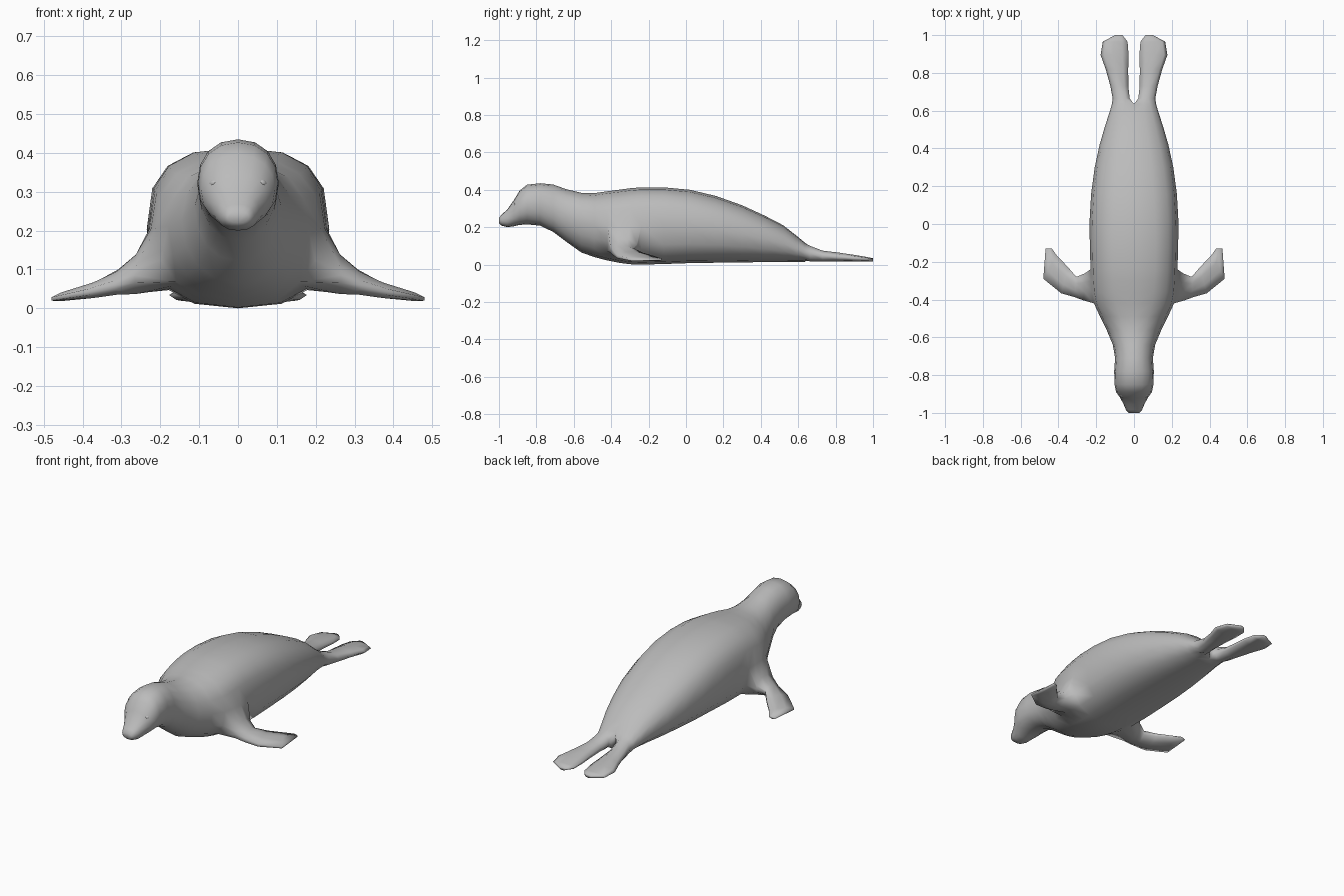
import bpy, bmesh, math
from mathutils import Vector

cube = bpy.data.objects.get("Cube")
if cube:
    bpy.data.objects.remove(cube)


def make_material(name, value):
    mat = bpy.data.materials.new(name)
    mat.use_nodes = True
    color = (value, value, value, 1)
    mat.diffuse_color = color
    mat.node_tree.nodes["Principled BSDF"].inputs["Base Color"].default_value = color
    return mat


grey = make_material("seal grey", 0.5)
SEGMENTS = 8  # columns from spine to belly on one side

# Body stations: y, half width, bottom, top, squareness
BODY = [
    (-1.0, .028, .22, .25, 2.2), (-.985, .042, .208, .268, 2.3), (-.955, .055, .2, .295, 2.3),
    (-.92, .073, .205, .345, 2.2), (-.89, .095, .212, .395, 2.2), (-.85, .103, .215, .427, 2.2),
    (-.78, .105, .208, .435, 2.2), (-.71, .1, .175, .428, 2.1), (-.64, .112, .122, .403, 2.1),
    (-.56, .145, .065, .384, 2.1), (-.49, .18, .04, .382, 2.2), (-.42, .212, .022, .392, 2.4),
    (-.36, .224, .01, .4, 2.5), (-.3, .228, .002, .408, 2.6), (-.24, .23, .0, .413, 2.7),
    (-.12, .234, .003, .413, 2.7), (.02, .235, .008, .4, 2.6), (.16, .227, .01, .367, 2.5),
    (.3, .208, .012, .317, 2.4), (.42, .182, .013, .262, 2.3), (.52, .153, .014, .21, 2.2),
    (.59, .13, .015, .155, 2.2), (.635, .117, .015, .118, 2.2),
]
# Hind flipper stations: y, inner x, outer x, bottom, top
HIND = [
    (.665, .02, .113, .015, .1), (.73, .027, .125, .015, .075), (.82, .027, .15, .015, .064),
    (.895, .024, .177, .015, .053), (.965, .03, .165, .015, .041), (1.0, .06, .1, .017, .034),
]
# Front flipper stations: leading point, trailing point, thickness
FORE = [
    ((.265, -.405, .085), (.262, -.262, .09), .1),
    ((.315, -.387, .06), (.305, -.28, .075), .06),
    ((.385, -.367, .042), (.35, -.228, .055), .04),
    ((.48, -.29, .024), (.41, -.165, .04), .022),
    ((.468, -.13, .025), (.435, -.13, .03), .012),
]
SHOULDER = (11, 14)   # body stations joined to the front flipper
SIDE = (4, 6)         # columns joined to the front flipper

bm = bmesh.new()


def signed_power(value, power):
    return math.copysign(abs(value) ** power, value)


def body_ring(y, width, low, high, square):
    ring = []
    for k in range(SEGMENTS + 1):
        a = math.pi * k / SEGMENTS
        x = 0 if k in (0, SEGMENTS) else width * math.sin(a) ** (2 / square)
        z = (low + high) / 2 + (high - low) / 2 * signed_power(math.cos(a), 2 / square)
        ring.append(bm.verts.new((x, y, z)))
    return ring


def hind_ring(y, inner, outer, low, high):
    ring = []
    for k in range(SEGMENTS + 1):
        a = math.radians(-70 + 320 * k / SEGMENTS)
        x = (inner + outer) / 2 + (outer - inner) / 2 * math.sin(a)
        z = (low + high) / 2 + (high - low) / 2 * math.cos(a)
        ring.append(bm.verts.new((x, y, z)))
    return ring


def bridge(a, b, closed, skip=()):
    n = len(a)
    for k in range(n if closed else n - 1):
        if k not in skip:
            m = (k + 1) % n
            bm.faces.new((a[k], a[m], b[m], b[k]))


# Trunk and head, with an opening at the shoulder
rings = [body_ring(*s) for s in BODY]
for i in range(len(rings) - 1):
    opening = range(*SIDE) if SHOULDER[0] <= i < SHOULDER[1] else ()
    bridge(rings[i], rings[i + 1], False, opening)
bm.faces.new(rings[0])

# Hind flipper continues from the last trunk ring
last = rings[-1]
for station in HIND:
    ring = hind_ring(*station)
    bridge(last, ring, True)
    last = ring
bm.faces.new(last)

# Front flipper grows out of the rim of the shoulder opening
(i0, i1), (j0, j1) = SHOULDER, SIDE
rim = [(i, j0) for i in range(i0, i1)] + [(i1, j) for j in range(j0, j1)]
rim += [(i, j1) for i in range(i1, i0, -1)] + [(i0, j) for j in range(j1, j0, -1)]
last = [rings[i][j] for i, j in rim]
for lead, trail, thick in FORE:
    ring = []
    for i, j in rim:
        u = (i - i0) / (i1 - i0)
        v = 0.5 - (j - j0) / (j1 - j0)
        point = Vector(lead).lerp(Vector(trail), u)
        point.z += thick * v * (0.4 if i in (i0, i1) else 1)
        ring.append(bm.verts.new(point))
    bridge(last, ring, True)
    last = ring
bm.faces.new(last)

bmesh.ops.recalc_face_normals(bm, faces=bm.faces)
mesh = bpy.data.meshes.new("seal_body")
bm.to_mesh(mesh)
bm.free()
mesh.materials.append(grey)
body = bpy.data.objects.new("seal_body", mesh)
bpy.context.collection.objects.link(body)
mirror = body.modifiers.new("Mirror", 'MIRROR')
mirror.use_clip = True
mirror.merge_threshold = 0.0005
for poly in mesh.polygons:
    poly.use_smooth = True

# Eyes
for side, name in ((1, "left_eye"), (-1, "right_eye")):
    bpy.ops.mesh.primitive_uv_sphere_add(segments=12, ring_count=8, radius=1,
                                         location=(side * .062, -.906, .322))
    eye = bpy.context.object
    eye.name = name
    eye.scale = (.013, .011, .01)
    eye.rotation_euler = (0, side * math.radians(15), side * math.radians(35))
    eye.data.materials.append(grey)
    bpy.ops.object.shade_smooth()
